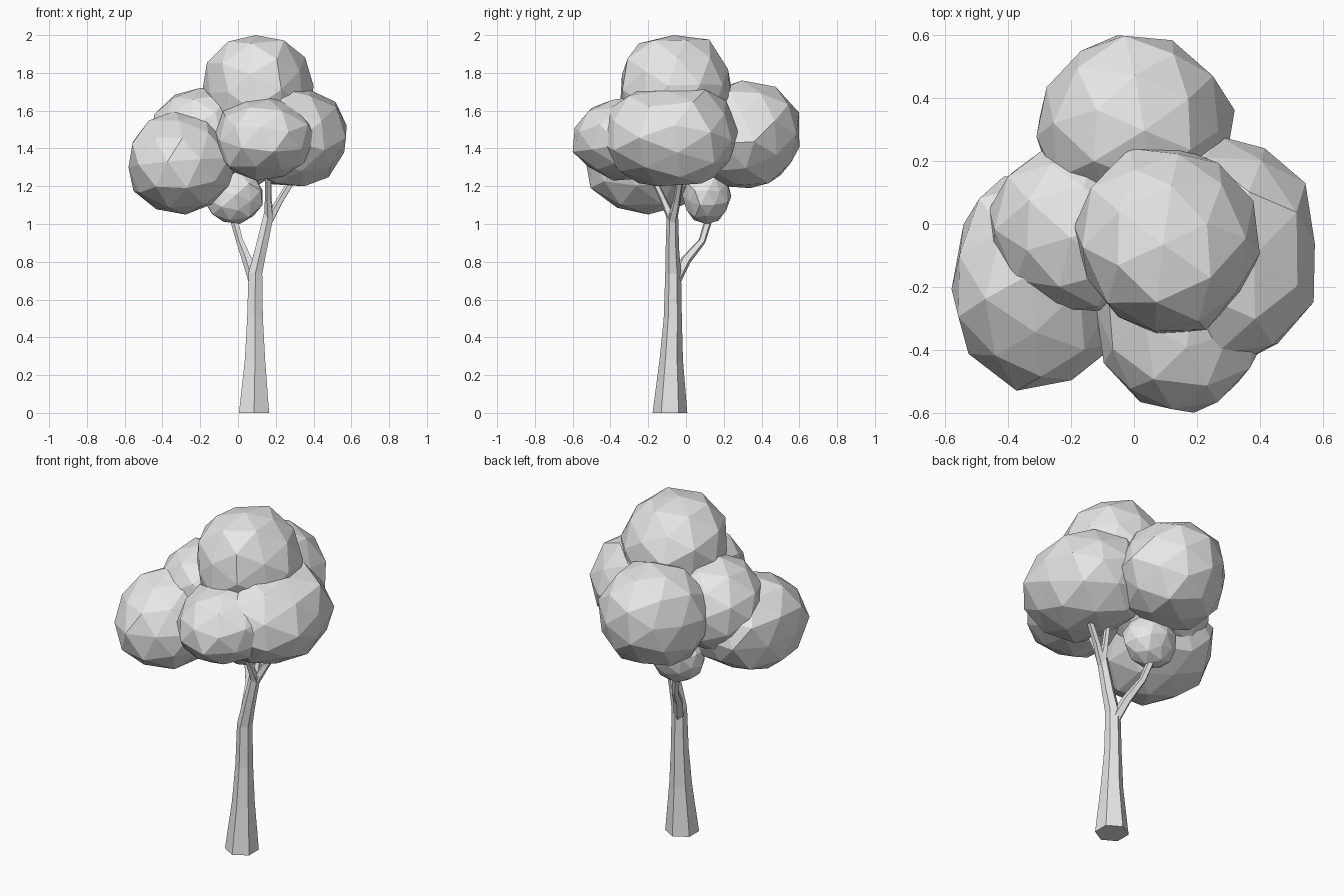
import bpy, bmesh, math, random
from mathutils import Vector, Euler

random.seed(4)
cube = bpy.data.objects.get("Cube")
if cube:
    bpy.data.objects.remove(cube, do_unlink=True)

# One plain grey for the whole tree
grey = bpy.data.materials.new("plain_grey")
grey.use_nodes = True
GREY = (0.8, 0.8, 0.8, 1)
grey.diffuse_color = GREY
grey.node_tree.nodes["Principled BSDF"].inputs["Base Color"].default_value = GREY


def finish(bm, name):
    bmesh.ops.recalc_face_normals(bm, faces=bm.faces)
    mesh = bpy.data.meshes.new(name)
    bm.to_mesh(mesh)
    bm.free()
    mesh.materials.append(grey)
    obj = bpy.data.objects.new(name, mesh)
    bpy.context.collection.objects.link(obj)
    return obj


def leaf_clump(name, low, high):
    """Faceted, slightly uneven ball fitted between two corners."""
    bm = bmesh.new()
    bmesh.ops.create_icosphere(bm, subdivisions=2, radius=1)
    turn = Euler([random.uniform(0, math.tau) for _ in range(3)]).to_matrix()
    for v in bm.verts:
        v.co = turn @ v.co * random.uniform(0.95, 1.06)
    for axis in range(3):
        values = [v.co[axis] for v in bm.verts]
        a, b = min(values), max(values)
        for v in bm.verts:
            t = (v.co[axis] - a) / (b - a)
            v.co[axis] = low[axis] + t * (high[axis] - low[axis])
    finish(bm, name)


def limb(name, path, sides=6, flat_base=False):
    """Tapered tube through (x, y, z, radius) stations."""
    bm = bmesh.new()
    up = Vector((0, 0, 1))
    points = [Vector(p[:3]) for p in path]
    rings = []
    for i, p in enumerate(points):
        way = points[min(i + 1, len(points) - 1)] - points[max(i - 1, 0)]
        if flat_base and i == 0:
            way = up
        tilt = up.rotation_difference(way.normalized())
        ring = []
        for k in range(sides):
            a = math.tau * (k + 0.5) / sides
            offset = Vector((math.cos(a), math.sin(a), 0)) * path[i][3]
            ring.append(bm.verts.new(p + tilt @ offset))
        rings.append(ring)
    for r0, r1 in zip(rings, rings[1:]):
        for k in range(sides):
            n = (k + 1) % sides
            bm.faces.new((r0[k], r0[n], r1[n], r1[k]))
    bm.faces.new(rings[0])
    bm.faces.new(rings[-1])
    finish(bm, name)


# Trunk and branches
limb("trunk", [(0.085, -0.085, 0, 0.092), (0.09, -0.078, 0.28, 0.062),
               (0.09, -0.07, 0.5, 0.048), (0.092, -0.068, 0.74, 0.042),
               (0.12, -0.072, 0.86, 0.036), (0.165, -0.072, 1.06, 0.03)],
     flat_base=True)
limb("back_branch", [(0.085, -0.055, 0.7, 0.03), (0.05, 0.0, 0.81, 0.028),
                     (0.01, 0.085, 0.91, 0.02), (-0.03, 0.13, 1.06, 0.022)], 5)
limb("front_branch", [(0.165, -0.072, 1.02, 0.026), (0.16, -0.12, 1.13, 0.018),
                      (0.16, -0.2, 1.3, 0.016)], 5)
limb("left_branch", [(0.165, -0.072, 1.02, 0.026), (0.22, -0.05, 1.12, 0.02),
                     (0.33, -0.02, 1.3, 0.018)], 5)
limb("middle_branch", [(0.165, -0.072, 1.02, 0.027), (0.165, -0.045, 1.13, 0.018),
                       (0.16, -0.02, 1.3, 0.016)], 5)

# Foliage
leaf_clump("top_foliage", (-0.19, -0.35, 1.42), (0.40, 0.24, 2.0))
leaf_clump("back_foliage", (-0.31, 0.04, 1.19), (0.32, 0.6, 1.76))
leaf_clump("front_foliage", (-0.12, -0.6, 1.23), (0.43, -0.02, 1.68))
leaf_clump("left_foliage", (-0.02, -0.46, 1.2), (0.575, 0.28, 1.72))
leaf_clump("right_foliage", (-0.58, -0.53, 1.05), (0.0, 0.16, 1.6))
leaf_clump("upper_right_foliage", (-0.46, -0.28, 1.2), (0.1, 0.25, 1.72))
leaf_clump("lower_foliage", (-0.18, -0.02, 1.0), (0.13, 0.24, 1.3))
